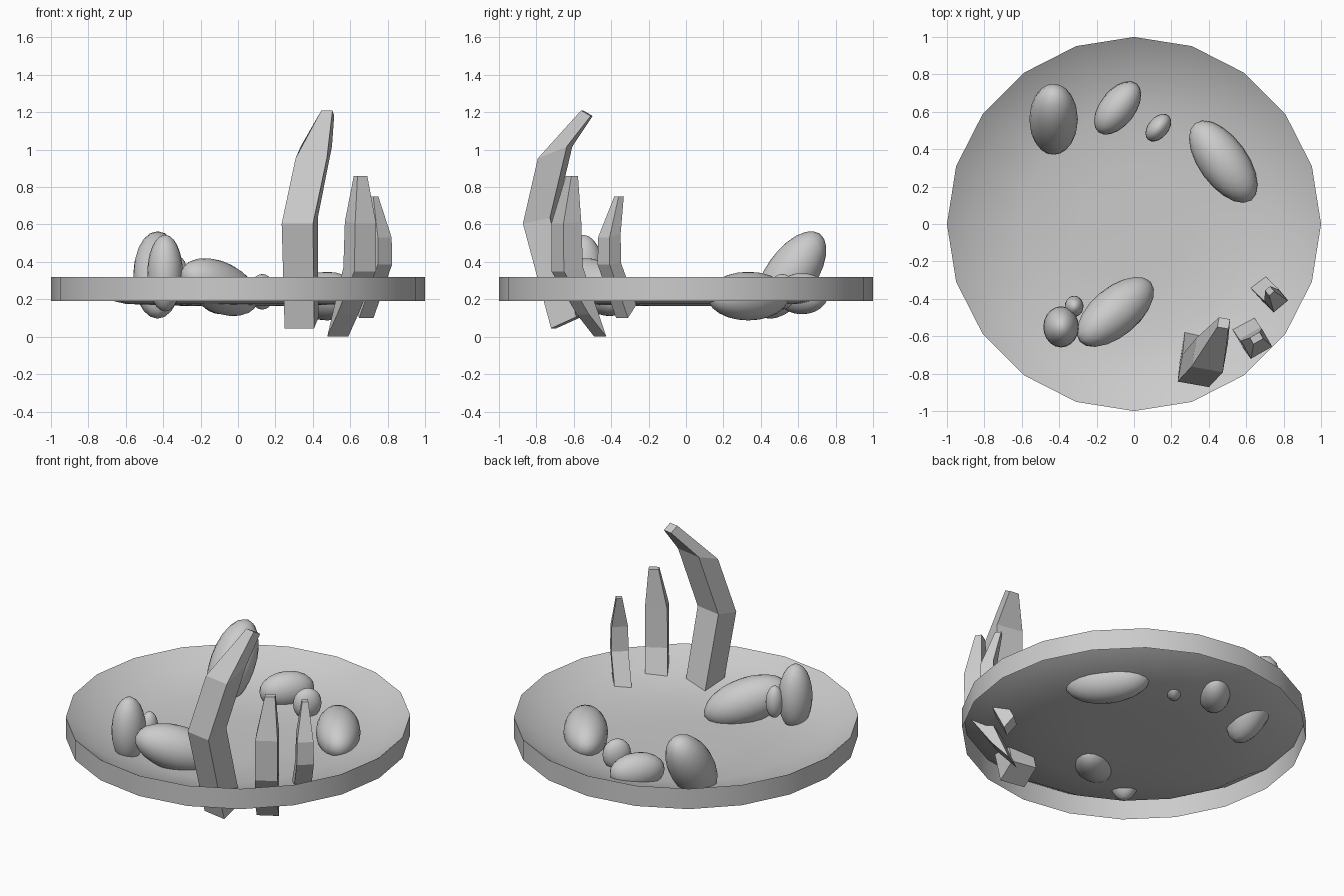
import bpy, bmesh
from math import sin, cos, radians, tau
from mathutils import Vector, Matrix

if "Cube" in bpy.data.objects:
    bpy.data.objects.remove(bpy.data.objects["Cube"])


def finish(bm, name, smooth=None):
    bmesh.ops.recalc_face_normals(bm, faces=bm.faces)
    me = bpy.data.meshes.new(name)
    bm.to_mesh(me)
    bm.free()
    ob = bpy.data.objects.new(name, me)
    bpy.context.collection.objects.link(ob)
    if smooth:
        bpy.ops.object.select_all(action='DESELECT')
        ob.select_set(True)
        bpy.context.view_layer.objects.active = ob
        bpy.ops.object.shade_smooth_by_angle(angle=radians(smooth))
    return ob


# Shallow dish: 20-sided open shell with an outer wall and a sunken floor
def dish():
    bm = bmesh.new()
    rings = []
    for r, z in [(1, .19), (1, .32), (.87, .24), (.6, .175), (.3, .165)]:
        rings.append([bm.verts.new((r * cos(i * tau / 20), r * sin(i * tau / 20), z))
                      for i in range(20)])
    for a, b in zip(rings, rings[1:]):
        for i in range(20):
            j = (i + 1) % 20
            bm.faces.new((a[i], a[j], b[j], b[i]))
    bm.faces.new(rings[-1])
    finish(bm, "dish", 40)


# Curved spike: rectangular sections (x, y, z, half width, half depth, tilt)
def spike(name, yaw, sections):
    bm = bmesh.new()
    w = Vector((cos(radians(yaw)), sin(radians(yaw)), 0))
    loops = []
    for x, y, z, hw, hd, tilt in sections:
        t = radians(tilt)
        d = Vector((-w.y * cos(t), w.x * cos(t), sin(t)))
        c = Vector((x, y, z))
        loops.append([bm.verts.new(c + w * hw * i + d * hd * j)
                      for i, j in ((-1, -1), (1, -1), (1, 1), (-1, 1))])
    for a, b in zip(loops, loops[1:]):
        for i in range(4):
            j = (i + 1) % 4
            bm.faces.new((a[i], a[j], b[j], b[i]))
    bm.faces.new(loops[0])
    bm.faces.new(loops[-1])
    finish(bm, name)


# Smooth pebble: stretched sphere, turned by pitch and yaw
def stone(name, loc, axes, yaw=0, pitch=0):
    bm = bmesh.new()
    bmesh.ops.create_uvsphere(bm, u_segments=20, v_segments=12, radius=1)
    m = (Matrix.Translation(loc) @ Matrix.Rotation(radians(yaw), 4, 'Z')
         @ Matrix.Rotation(radians(-pitch), 4, 'Y') @ Matrix.Diagonal((*axes, 1)))
    bmesh.ops.transform(bm, matrix=m, verts=bm.verts)
    finish(bm, name, 60)


dish()

spike("large_spike", -10, [(.34, -.64, .075, .08, .075, 24), (.33, -.785, .62, .085, .075, 12),
                           (.405, -.70, .985, .085, .085, 22), (.48, -.53, 1.195, .03, .03, -30)])
spike("middle_spike", 30, [(.56, -.505, .06, .065, .08, -48), (.65, -.635, .36, .066, .06, 10),
                           (.655, -.64, .61, .065, .055, 5), (.655, -.61, .86, .03, .02, 0)])
spike("small_spike", 40, [(.668, -.32, .135, .05, .045, 50), (.76, -.41, .39, .05, .04, 5),
                          (.76, -.41, .54, .048, .04, 15), (.725, -.358, .75, .018, .018, 0)])

stone("leaning_stone", (-.43, .56, .33), (.27, .13, .135), 90, 55)
stone("upright_stone", (-.39, -.55, .34), (.095, .11, .205))
stone("front_stone", (-.1, -.47, .265), (.26, .13, .135), 40, -20)
stone("back_right_stone", (.477, .333, .217), (.255, .13, .13), -54)
stone("back_stone", (-.088, .62, .23), (.165, .095, .11), 52)
stone("back_pebble", (.13, .515, .24), (.085, .055, .095), 50)
stone("front_pebble", (-.32, -.44, .33), (.05, .056, .1))
